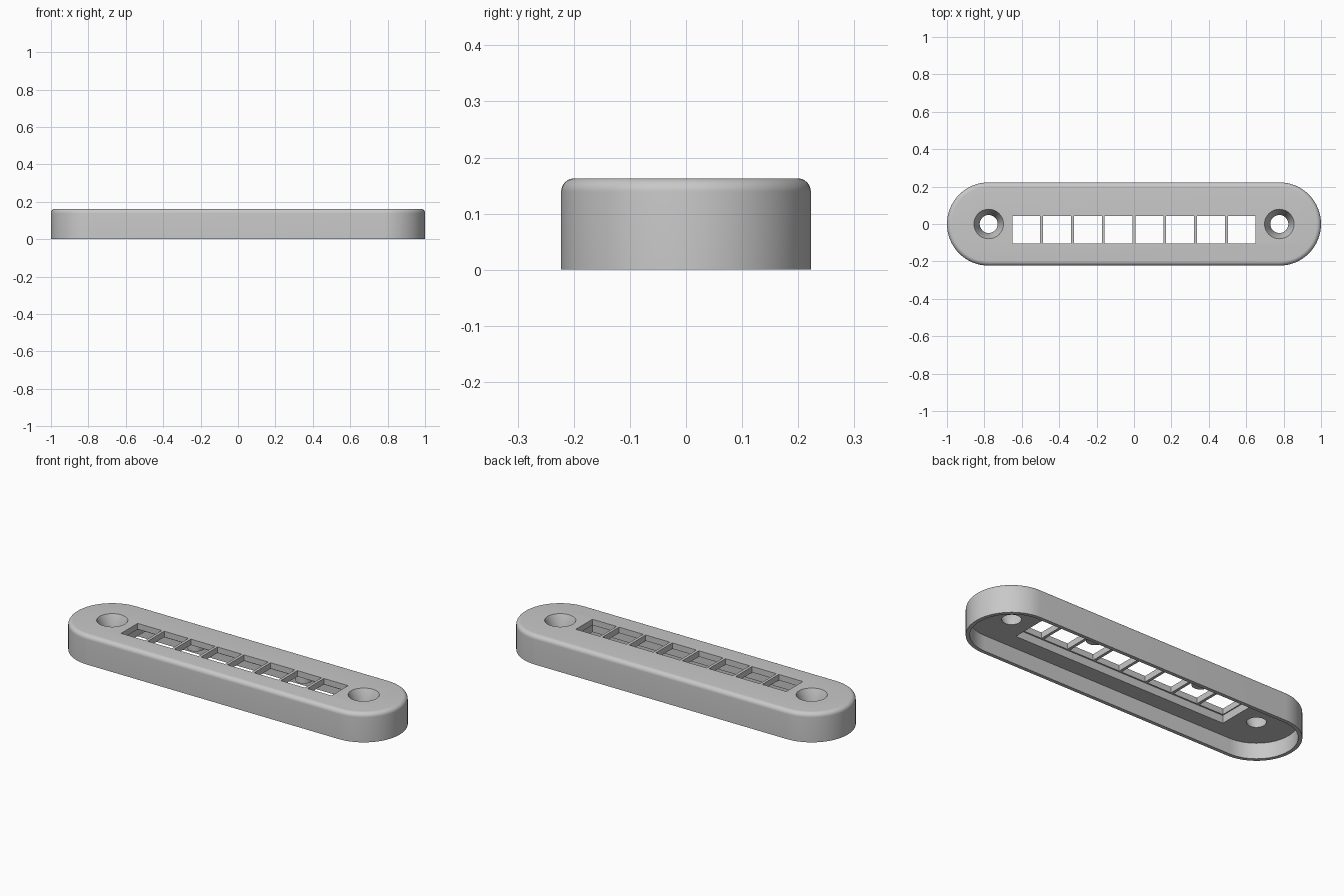
import bpy, bmesh, math

cube = bpy.data.objects.get("Cube")
if cube:
    bpy.data.objects.remove(cube, do_unlink=True)

LENGTH, WIDTH, HEIGHT = 2.0, 0.445, 0.163
WALL, FILLET = 0.02, 0.024
PLATE_Z, GRID_Z = 0.087, 0.13
WIN_Y, WIN_W, WIN_D, PITCH = -0.03, 0.149, 0.146, 0.1645

grey = bpy.data.materials.new("grey plastic")
grey.use_nodes = True
grey.diffuse_color = (0.58, 0.58, 0.58, 1)
grey.node_tree.nodes["Principled BSDF"].inputs["Base Color"].default_value = (0.58, 0.58, 0.58, 1)


def stack(name, rings):
    """Closed solid from a stack of rings with equal point counts."""
    bm = bmesh.new()
    loops = [[bm.verts.new(p) for p in ring] for ring in rings]
    n = len(loops[0])
    for a, b in zip(loops, loops[1:]):
        for i in range(n):
            j = (i + 1) % n
            bm.faces.new((a[i], a[j], b[j], b[i]))
    bm.faces.new(loops[0][::-1])
    bm.faces.new(loops[-1])
    bmesh.ops.recalc_face_normals(bm, faces=bm.faces)
    mesh = bpy.data.meshes.new(name)
    bm.to_mesh(mesh)
    bm.free()
    mesh.materials.append(grey)
    obj = bpy.data.objects.new(name, mesh)
    bpy.context.collection.objects.link(obj)
    return obj


def stadium(inset, z, steps=32):
    """Rounded-end outline, pulled in by inset."""
    r, half = WIDTH / 2 - inset, (LENGTH - WIDTH) / 2
    ring = []
    for side, start in ((1, -math.pi / 2), (-1, math.pi / 2)):
        for i in range(steps + 1):
            a = start + math.pi * i / steps
            ring.append((side * half + r * math.cos(a), r * math.sin(a), z))
    return ring


def circle(x, y, r, z, n=48):
    return [(x + r * math.cos(math.tau * i / n), y + r * math.sin(math.tau * i / n), z)
            for i in range(n)]


def box(name, x, y, w, d, z0, z1):
    return stack(name, [[(x + sx * w / 2, y + sy * d / 2, z)
                         for sx, sy in ((-1, -1), (1, -1), (1, 1), (-1, 1))]
                        for z in (z0, z1)])


def combine(target, tool, operation):
    mod = target.modifiers.new("combine", "BOOLEAN")
    mod.operation, mod.object, mod.solver = operation, tool, "EXACT"
    bpy.context.view_layer.objects.active = target
    bpy.ops.object.modifier_apply(modifier=mod.name)
    bpy.data.objects.remove(tool, do_unlink=True)


# Thick-topped shell: inner ceiling, inner wall, rim, outer wall, rounded top edge
rings = [stadium(WALL, PLATE_Z), stadium(WALL, 0), stadium(0, 0)]
for i in range(9):
    a = math.pi / 2 * i / 8
    rings.append(stadium(FILLET * (1 - math.cos(a)), HEIGHT - FILLET * (1 - math.sin(a))))
cover = stack("cover", rings)

# Pocket under the windows, with two round bosses bulging in from its back wall
pocket = box("pocket_cutter", 0, 0.003, 7 * PITCH + WIN_W + 0.012, 0.228, 0.03, GRID_Z)
for x in (-0.335, 0.335):
    boss = stack("boss_cutter", [circle(x, 0.105, 0.045, z) for z in (0.02, 0.15)])
    combine(pocket, boss, "DIFFERENCE")
combine(cover, pocket, "DIFFERENCE")

# Eight window openings
for i in range(8):
    window = box("window_cutter", (i - 3.5) * PITCH, WIN_Y, WIN_W, WIN_D, 0.1, 0.2)
    combine(cover, window, "DIFFERENCE")

# Deep countersunk screw holes
for x in (-0.777, 0.777):
    hole = stack("hole_cutter", [circle(x, 0, r, z) for r, z in
                                 ((0.048, 0.05), (0.048, 0.092), (0.079, HEIGHT), (0.079, 0.2))])
    combine(cover, hole, "DIFFERENCE")

bpy.ops.object.select_all(action="DESELECT")
cover.select_set(True)
bpy.context.view_layer.objects.active = cover
bpy.ops.object.shade_smooth_by_angle(angle=math.radians(30))
